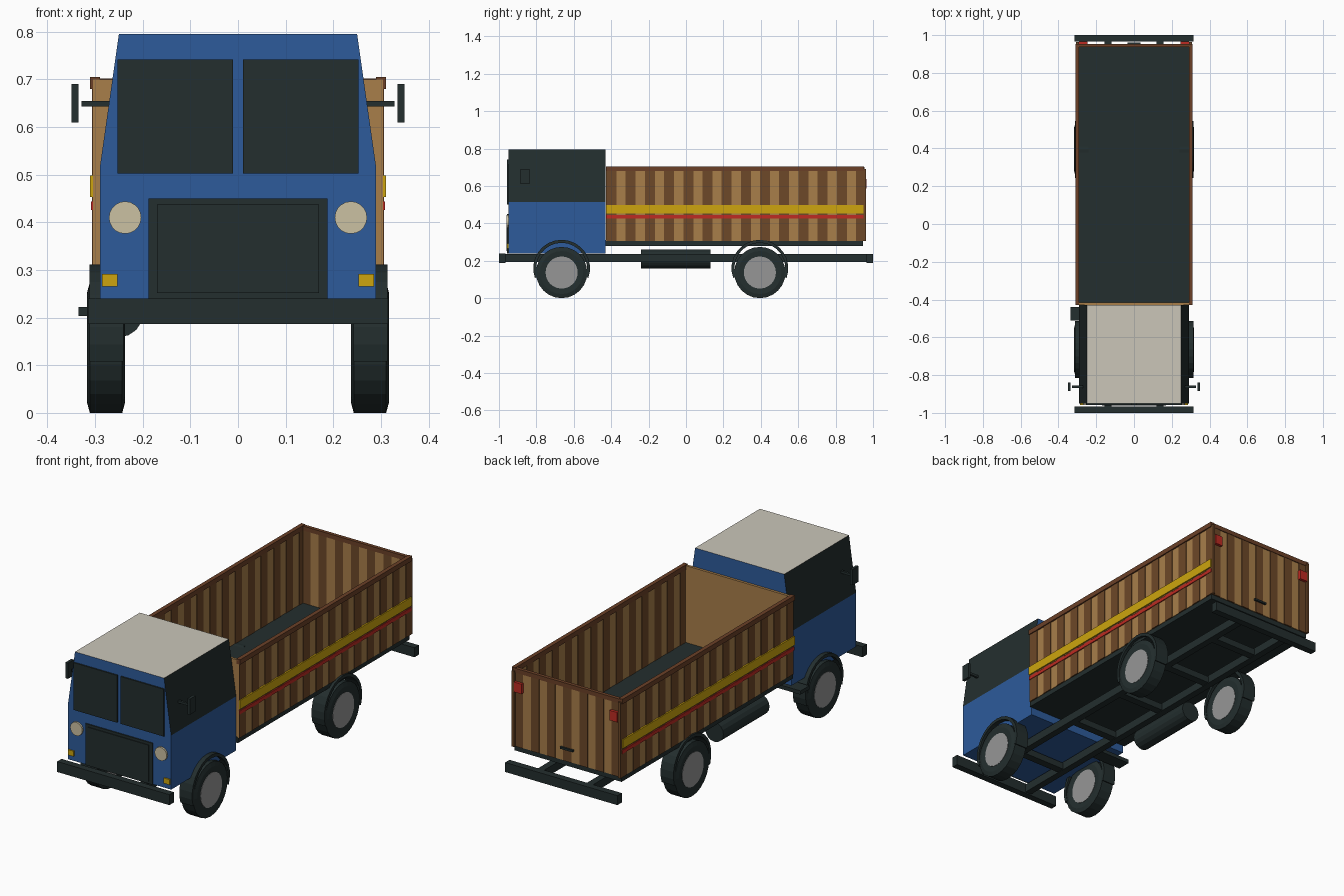
import bpy, bmesh, math
from mathutils import Matrix, Vector

cube = bpy.data.objects.get("Cube")
if cube:
    bpy.data.objects.remove(cube)


def material(name, hex_code):
    srgb = [int(hex_code[i:i + 2], 16) / 255 for i in (0, 2, 4)]
    col = [c / 12.92 if c <= 0.04045 else ((c + 0.055) / 1.055) ** 2.4 for c in srgb] + [1]
    m = bpy.data.materials.new(name)
    m.use_nodes = True
    m.diffuse_color = col
    m.node_tree.nodes["Principled BSDF"].inputs["Base Color"].default_value = col
    return m


BLUE = material("cab blue", "2d5b9b")
DARK = material("dark grey", "232e2e")
CREAM = material("roof cream", "cbc6b9")
LAMP = material("lamp cream", "cbc1a2")
TAN = material("light wood", "a87e4a")
BROWN = material("dark wood", "6d4828")
TRIM = material("rail wood", "6b4027")
YELLOW = material("yellow", "cda50e")
RED = material("red", "bd2b22")
GREY = material("hub grey", "969696")


def finish(name, bm, *mats):
    bmesh.ops.recalc_face_normals(bm, faces=bm.faces)
    me = bpy.data.meshes.new(name)
    bm.to_mesh(me)
    bm.free()
    for m in mats:
        me.materials.append(m)
    ob = bpy.data.objects.new(name, me)
    bpy.context.collection.objects.link(ob)
    return ob


def boxes(name, mat, *spans, mirror=False):
    """Boxes given as (x0, x1, y0, y1, z0, z1), joined in one object."""
    bm = bmesh.new()
    spans = list(spans)
    if mirror:
        spans += [(-b, -a, *rest) for a, b, *rest in spans]
    for x0, x1, y0, y1, z0, z1 in spans:
        mid = Vector((x0 + x1, y0 + y1, z0 + z1)) / 2
        size = Matrix.Diagonal((x1 - x0, y1 - y0, z1 - z0, 1))
        bmesh.ops.create_cube(bm, size=1, matrix=Matrix.Translation(mid) @ size)
    return finish(name, bm, mat)


def cylinder(name, mat, centre, radius, depth, axis, sides):
    bm = bmesh.new()
    turn = Matrix.Rotation(math.pi / 2, 4, "Y" if axis == "X" else "X")
    bmesh.ops.create_cone(bm, cap_ends=True, segments=sides, radius1=radius, radius2=radius,
                          depth=depth, matrix=Matrix.Translation(centre) @ turn)
    return finish(name, bm, mat)


def sweep(name, mat, centre, profile, start, end, steps):
    """Closed (x, radius) profile swept round the x axis, in degrees."""
    bm = bmesh.new()
    full = end - start >= 360
    rings = []
    for i in range(steps + (not full)):
        a = math.radians(start + (end - start) * i / steps)
        rings.append([bm.verts.new(Vector(centre) + Vector((x, r * math.cos(a), r * math.sin(a))))
                      for x, r in profile])
    n = len(profile)
    for i in range(steps):
        p, q = rings[i], rings[(i + 1) % len(rings)]
        for j in range(n):
            k = (j + 1) % n
            bm.faces.new((p[j], p[k], q[k], q[j]))
    if not full:
        bm.faces.new(rings[0])
        bm.faces.new(rings[-1])
    return finish(name, bm, mat)


# Cab: a section extruded along y, coloured by face direction
bm = bmesh.new()
half = [(0.29, 0.24), (0.29, 0.515), (0.25, 0.795)]
section = half + [(-x, z) for x, z in reversed(half)]
face = bm.faces.new([bm.verts.new((x, -0.95, z)) for x, z in section])
moved = bmesh.ops.extrude_face_region(bm, geom=[face])["geom"]
bmesh.ops.translate(bm, verts=[v for v in moved if isinstance(v, bmesh.types.BMVert)],
                    vec=(0, 0.52, 0))
cab = finish("cab", bm, BLUE, DARK, CREAM)
for f in cab.data.polygons:
    if f.normal.z > 0.9:
        f.material_index = 2
    elif abs(f.normal.x) > 0.5 and f.center.z > 0.52:
        f.material_index = 1

# Cab front details
boxes("windscreen", DARK, (0.01, 0.253, -0.957, -0.948, 0.502, 0.742), mirror=True)
boxes("grille_frame", DARK, (-0.188, 0.188, -0.956, -0.948, 0.24, 0.45))
boxes("grille_panel", DARK, (-0.17, 0.17, -0.96, -0.955, 0.252, 0.437))
boxes("front_indicators", YELLOW, (0.253, 0.285, -0.957, -0.948, 0.265, 0.292), mirror=True)
for side, label in ((1, "left"), (-1, "right")):
    cylinder(label + "_headlight", LAMP, (side * 0.237, -0.953, 0.41), 0.034, 0.012, "Y", 20)
boxes("mirrors", DARK, (0.335, 0.349, -0.885, -0.838, 0.61, 0.69), mirror=True)
boxes("mirror_arms", DARK, (0.27, 0.328, -0.867, -0.856, 0.643, 0.655), mirror=True)

# Chassis
boxes("front_bumper", DARK, (-0.315, 0.315, -1, -0.965, 0.187, 0.24))
boxes("rear_bumper", DARK, (-0.315, 0.315, 0.965, 1, 0.187, 0.235))
boxes("frame_rails", DARK, (0.12, 0.155, -0.97, 0.97, 0.193, 0.235), mirror=True)
boxes("cross_members", DARK,
      *[(-0.13, 0.13, y - 0.02, y + 0.02, 0.196, 0.23) for y in (-0.7, -0.3, 0.05, 0.4, 0.75)])
cylinder("fuel_tank", DARK, (-0.25, -0.055, 0.21), 0.051, 0.37, "Y", 16)
boxes("exhaust_outlet", DARK, (-0.335, -0.15, -0.51, -0.44, 0.203, 0.222))

# Wheels and mudguards
TYRE = [(-0.037, 0.08), (-0.04, 0.115), (-0.034, 0.137),
        (0.034, 0.137), (0.04, 0.115), (0.037, 0.08)]
GUARD = [(-0.035, 0.136), (-0.035, 0.152), (0.037, 0.152), (0.037, 0.136)]
for y, end in ((-0.665, "front"), (0.395, "rear")):
    for side, label in ((1, "left"), (-1, "right")):
        name = end + "_" + label
        x = side * 0.277
        sweep(name + "_tyre", DARK, (x, y, 0.137), TYRE, 0, 360, 24)
        cylinder(name + "_hub", GREY, (x, y, 0.137), 0.086, 0.078, "X", 24)
        sweep(name + "_mudguard", DARK, (x, y, 0.16), GUARD, -20, 200, 16)

# Cargo bed floor
Y0, Y1, Z0, Z1 = -0.425, 0.95, 0.305, 0.69
boxes("bed_floor", DARK, (-0.3, 0.3, -0.43, 0.945, 0.28, 0.31))

# Side walls of alternating planks
pitch = (Y1 - Y0) / 13.4
boxes("side_posts", BROWN, *[(0.292, 0.306, Y0 + i * pitch, Y0 + (i + 0.52) * pitch, Z0, Z1)
                             for i in range(14) if Y0 + (i + 0.4) * pitch <= Y1], mirror=True)
boxes("side_planks", TAN, *[(0.294, 0.303, Y0 + (i + 0.52) * pitch, Y0 + (i + 1) * pitch, Z0, Z1)
                            for i in range(13)], mirror=True)

# Tailgate and front board
step = 0.59 / 13
for name, mat, odd, out in (("tailgate_posts", BROWN, 0, 0.952), ("tailgate_planks", TAN, 1, 0.949)):
    boxes(name, mat, *[(-0.295 + i * step, -0.295 + (i + 1) * step, 0.938, out, Z0, Z1)
                       for i in range(odd, 13, 2)])
boxes("front_board", TAN, (-0.304, 0.304, -0.428, -0.415, Z0, 0.7))

# Top rails
boxes("side_rails", TRIM, (0.29, 0.311, -0.428, 0.953, 0.68, 0.705), mirror=True)
boxes("tailgate_rail", TRIM, (-0.3, 0.3, 0.936, 0.954, 0.68, 0.702))

# Painted stripes, tail lights and latch
boxes("yellow_stripes", YELLOW, (0.303, 0.311, -0.428, 0.95, 0.453, 0.498), mirror=True)
boxes("red_stripes", RED, (0.303, 0.309, -0.428, 0.95, 0.426, 0.444), mirror=True)
boxes("tail_lights", RED, (0.247, 0.29, 0.95, 0.966, 0.587, 0.637), mirror=True)
boxes("tailgate_latch", DARK, (-0.035, 0.035, 0.95, 0.961, 0.365, 0.375))
